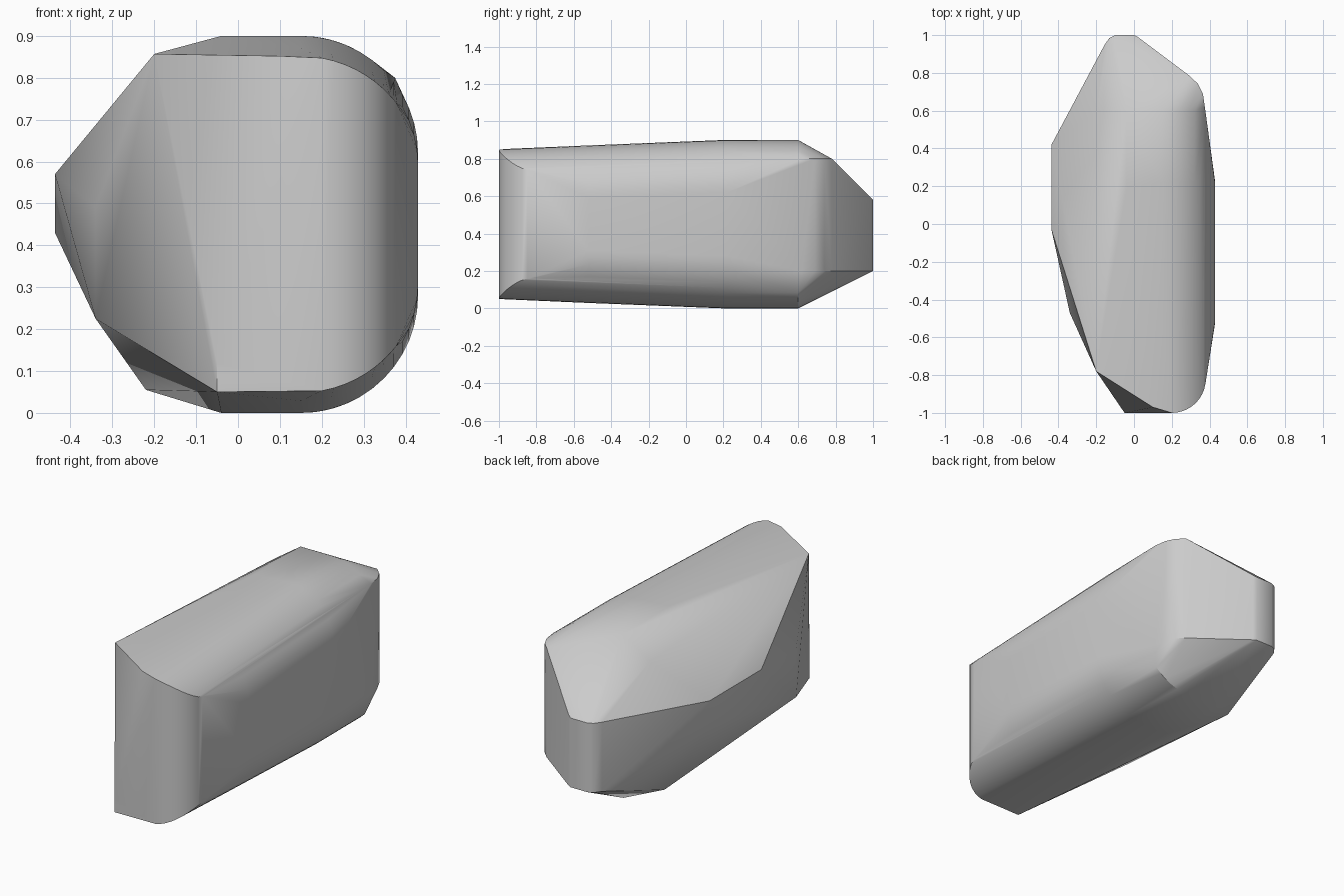
import bpy, bmesh, math
from mathutils import Vector

default = bpy.data.objects.get("Cube")
if default:
    bpy.data.objects.remove(default, do_unlink=True)

RADIUS = 0.28     # long rounded edges on the +x side
ARC_X = 0.15      # where the rounding begins


def inset(y):
    """The top and bottom close in slightly towards the front."""
    return max(0.0, 0.2 - y) * 0.04


def rim(x, y):
    """Top and bottom points of the rounded cross-section."""
    dx = min(max(0.0, x - ARC_X), RADIUS)
    drop = RADIUS - math.sqrt(RADIUS ** 2 - dx ** 2) + inset(y)
    return [Vector((x, y, drop)), Vector((x, y, 0.9 - drop))]


points = []

# Long rounded side: full cross-sections at two stations
for y in (-0.52, 0.22):
    for i in range(13):
        a = math.radians(90 * i / 12)
        points += rim(ARC_X + RADIUS * math.sin(a), y)

# Partial cross-section where the rear slopes begin
for i in range(8):
    points += rim(ARC_X + 0.2 * i / 7, 0.6)

# Rounded front corner
for i in range(11):
    a = math.radians(90 * i / 10)
    points += rim(0.2 + 0.18 * math.sin(a), -0.82 - 0.18 * math.cos(a))

# Rear wall outline, with its upper and lower edge heights
rear = [(0.375, 0.62, 0.8), (0.365, 0.69, 0.8), (0.34, 0.74, 0.8), (0.3, 0.78, 0.8),
        (0.02, 0.99, 0.59), (0.0, 1.0, 0.58), (-0.1, 1.0, 0.58),
        (-0.13, 0.985, 0.58), (-0.155, 0.95, 0.58)]
for x, y, top in rear:
    points += [Vector((x, y, top)), Vector((x, y, 0.2))]

# Ridge corners of the top and bottom flats
for y in (0.2, 0.6):
    points += rim(-0.04, y)

# Faceted side and the slanted front corner
facets = [(-0.2, -0.78, 0.857), (-0.2, 0.6, 0.79), (0.1, -0.97, 0.852),
          (-0.05, -1, 0.05), (-0.05, -1, 0.12),
          (-0.437, -0.03, 0.57), (-0.437, 0.42, 0.57), (-0.437, 0.42, 0.43),
          (-0.34, -0.47, 0.225), (-0.34, -0.47, 0.49), (-0.22, 0.5, 0.055)]
points += [Vector(p) for p in facets]

# Body: one convex skin over all the corners
bm = bmesh.new()
for p in points:
    bm.verts.new(p)
bmesh.ops.remove_doubles(bm, verts=bm.verts, dist=0.002)
hull = bmesh.ops.convex_hull(bm, input=bm.verts)
loose = [v for v in bm.verts if not v.link_faces]
bmesh.ops.delete(bm, geom=loose, context="VERTS")
bmesh.ops.dissolve_limit(bm, angle_limit=math.radians(0.5),
                         verts=bm.verts, edges=bm.edges)
bmesh.ops.recalc_face_normals(bm, faces=bm.faces)
mesh = bpy.data.meshes.new("faceted_body")
bm.to_mesh(mesh)
bm.free()
body = bpy.data.objects.new("faceted_body", mesh)
bpy.context.collection.objects.link(body)

# Plain grey material
grey = bpy.data.materials.new("light_grey")
grey.use_nodes = True
colour = (0.6, 0.6, 0.6, 1)
grey.diffuse_color = colour
grey.node_tree.nodes["Principled BSDF"].inputs["Base Color"].default_value = colour
mesh.materials.append(grey)

bpy.context.view_layer.objects.active = body
body.select_set(True)
bpy.ops.object.shade_smooth_by_angle(angle=math.radians(30))
